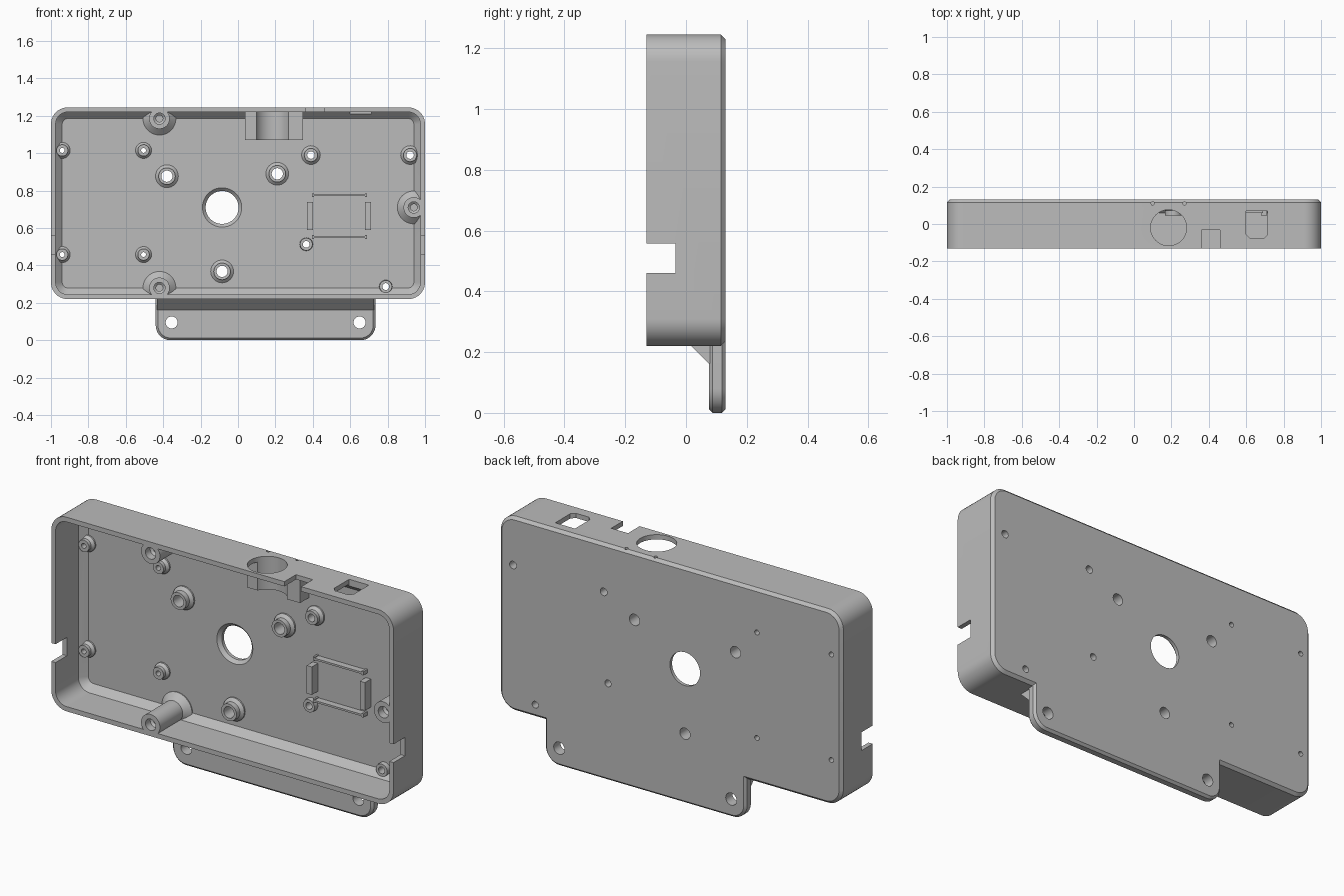
import bpy, bmesh, math

cube = bpy.data.objects.get("Cube")
if cube:
    bpy.data.objects.remove(cube, do_unlink=True)

grey = bpy.data.materials.new("matte_grey")
grey.use_nodes = True
grey.diffuse_color = (0.5, 0.5, 0.5, 1)
for node in grey.node_tree.nodes:
    if node.type == 'BSDF_PRINCIPLED':
        node.inputs["Base Color"].default_value = (0.5, 0.5, 0.5, 1)

FRONT, BACK, FLOOR = -0.13, 0.13, 0.095
LOW, TOP = 0.22, 1.245


def loft(name, loops, closed=False):
    """Skin a series of equal loops; cap the ends or join them into a ring."""
    bm = bmesh.new()
    rings = [[bm.verts.new(p) for p in loop] for loop in loops]
    n = len(rings[0])
    pairs = list(zip(rings, rings[1:]))
    if closed:
        pairs.append((rings[-1], rings[0]))
    else:
        bm.faces.new(rings[0])
        bm.faces.new(rings[-1])
    for a, b in pairs:
        for i in range(n):
            j = (i + 1) % n
            bm.faces.new((a[i], a[j], b[j], b[i]))
    bmesh.ops.recalc_face_normals(bm, faces=bm.faces)
    mesh = bpy.data.meshes.new(name)
    bm.to_mesh(mesh)
    bm.free()
    mesh.materials.append(grey)
    obj = bpy.data.objects.new(name, mesh)
    bpy.context.collection.objects.link(obj)
    return obj


def round_rect(x0, x1, z0, z1, y, inset=0, r_low=0.09, r_top=0.09, steps=10):
    """Rounded rectangle loop in the plane of the given y."""
    x0, x1, z0, z1 = x0 + inset, x1 - inset, z0 + inset, z1 - inset
    pts = []
    corners = ((x1, z1, -1, -1, r_top), (x0, z1, 1, -1, r_top),
               (x0, z0, 1, 1, r_low), (x1, z0, -1, 1, r_low))
    for k, (cx, cz, sx, sz, r) in enumerate(corners):
        r = max(r - inset, min(r, 0.03))
        for s in range(steps + 1):
            a = math.pi / 2 * (k + s / steps)
            pts.append((cx + sx * r + r * math.cos(a), y, cz + sz * r + r * math.sin(a)))
    return pts


def lathe(name, x, z, profile, closed=False, n=40):
    """Turned part about an axis along y; the profile is (radius, y)."""
    turn = [2 * math.pi * i / n for i in range(n)]
    return loft(name, [[(x + r * math.cos(a), y, z + r * math.sin(a)) for a in turn]
                       for r, y in profile], closed)


def box(name, x0, x1, y0, y1, z0, z1):
    return loft(name, [[(x0, y0, z), (x1, y0, z), (x1, y1, z), (x0, y1, z)] for z in (z0, z1)])


def upright(name, x, y, r, z0, z1, n=48):
    turn = [2 * math.pi * i / n for i in range(n)]
    return loft(name, [[(x + r * math.cos(a), y + r * math.sin(a), z) for a in turn]
                       for z in (z0, z1)])


def combine(target, tool, operation):
    mod = target.modifiers.new(operation, 'BOOLEAN')
    mod.operation, mod.solver, mod.object = operation, 'EXACT', tool
    bpy.context.view_layer.objects.active = target
    bpy.ops.object.modifier_apply(modifier=mod.name)
    bpy.data.objects.remove(tool, do_unlink=True)


# Open tray with a chamfered back edge and a sloped inner floor edge
tray_steps = ((0.015, BACK), (0, 0.115), (0, FRONT), (0.025, FRONT), (0.025, 0.06), (0.06, FLOOR))
shell = loft("enclosure_shell", [round_rect(-1, 1, LOW, TOP, y, i) for i, y in tray_steps])

# Mounting flange with a sloped gusset
flange_steps = ((0.012, 0.075), (0, 0.087), (0, 0.118), (0.012, BACK))
flange = loft("mounting_flange", [round_rect(-0.44, 0.735, 0, 0.255, y, i, 0.08, 0.002)
                                  for i, y in flange_steps])
combine(shell, flange, 'UNION')
gusset = loft("flange_gusset", [[(x, 0.012, 0.225), (x, 0.075, 0.163), (x, 0.1, 0.163), (x, 0.1, 0.225)]
                                for x in (-0.432, 0.727)])
combine(shell, gusset, 'UNION')

# Full-height screw posts with flared feet, trimmed to the outer wall
posts = ((-0.42, 1.185), (-0.42, 0.28), (0.94, 0.71))
for x, z in posts:
    post = lathe("screw_post", x, z, ((0.055, FRONT), (0.055, 0.06), (0.088, 0.09), (0.088, 0.11)))
    trim = loft("post_trim", [round_rect(-1, 1, LOW, TOP, y, 0.008) for y in (-0.2, 0.2)])
    combine(post, trim, 'INTERSECT')
    combine(shell, post, 'UNION')

# Block that cradles the round top opening
combine(shell, box("opening_cradle", 0.038, 0.347, 0.022, 0.11, 1.07, 1.23), 'UNION')

# Bosses: x, z, foot radius, neck radius, hole radius, height
bosses = [(x, z, 0.043, 0.031, 0.013, 0.04) for x in (-0.94, -0.505) for z in (0.458, 1.015)]
bosses += [(x, 0.99, 0.05, 0.036, 0.02, 0.04) for x in (0.39, 0.92)]
bosses += [(x, z, 0.035, 0.033, 0.018, 0.025) for x, z in ((0.365, 0.513), (0.79, 0.287))]
bosses += [(x, z, 0.061, 0.045, 0.03, 0.05) for x, z in ((-0.38, 0.877), (0.21, 0.89), (-0.085, 0.368))]

# Cutters: openings through the back, walls and posts
cutters = [lathe("boss_hole", x, z, ((hole, 0.0), (hole, 0.2)), n=32) for x, z, _, _, hole, _ in bosses]
cutters += [lathe("flange_hole", x, 0.095, ((0.032, 0), (0.032, 0.2))) for x in (-0.355, 0.65)]
cutters += [lathe("post_hole", x, z, ((0.03, -0.2), (0.03, -0.09), (0.018, -0.08), (0.018, 0.06)))
            for x, z in posts]
cutters.append(lathe("centre_hole", -0.085, 0.71,
                     ((0.115, 0.085), (0.105, FLOOR), (0.088, 0.112), (0.088, 0.2)), n=64))
cutters += [box("side_notch", x - 0.1, x + 0.1, -0.2, -0.035, 0.46, 0.557) for x in (-1, 1)]
cutters.append(box("top_notch", 0.362, 0.46, -0.2, -0.033, 1.15, 1.3))
cutters.append(upright("round_opening", 0.185, -0.02, 0.096, 1.0, 1.3))
cutters += [upright("pin_hole", x, 0.11, 0.009, 1.2, 1.3, 16) for x in (0.1, 0.27)]
cutters.append(loft("port_slot", [[(0.6, 0.07, z), (0.715, 0.07, z), (0.715, -0.055, z),
                                   (0.695, -0.075, z), (0.62, -0.075, z), (0.6, -0.055, z)]
                                  for z in (1.1, 1.3)]))
for cutter in cutters:
    combine(shell, cutter, 'DIFFERENCE')

parts = [shell]

# Bosses standing on the floor, each a flared tube
for x, z, foot, neck, hole, height in bosses:
    end = FLOOR - height
    parts.append(lathe("standoff_boss", x, z, (
        (hole, FLOOR + 0.004), (foot, FLOOR + 0.004), (foot, FLOOR - 0.008),
        (neck, FLOOR - 0.022), (neck, end), (hole, end)), closed=True, n=32))

# Clip frame: two thick side clips and two thin rails
for x in (0.385, 0.695):
    parts.append(box("side_clip", x - 0.015, x + 0.015, 0.045, 0.1, 0.59, 0.738))
for z in (0.552, 0.775):
    parts.append(box("thin_rail", 0.4, 0.685, 0.06, 0.1, z - 0.005, z + 0.005))
    for x in (0.4, 0.685):
        parts.append(box("rail_end", x - 0.005, x + 0.005, 0.06, 0.1, z - 0.01, z + 0.01))

# Smooth the curved walls and keep the edges sharp
bpy.ops.object.select_all(action='DESELECT')
for part in parts:
    part.select_set(True)
bpy.context.view_layer.objects.active = shell
bpy.ops.object.shade_smooth_by_angle(angle=math.radians(30))
